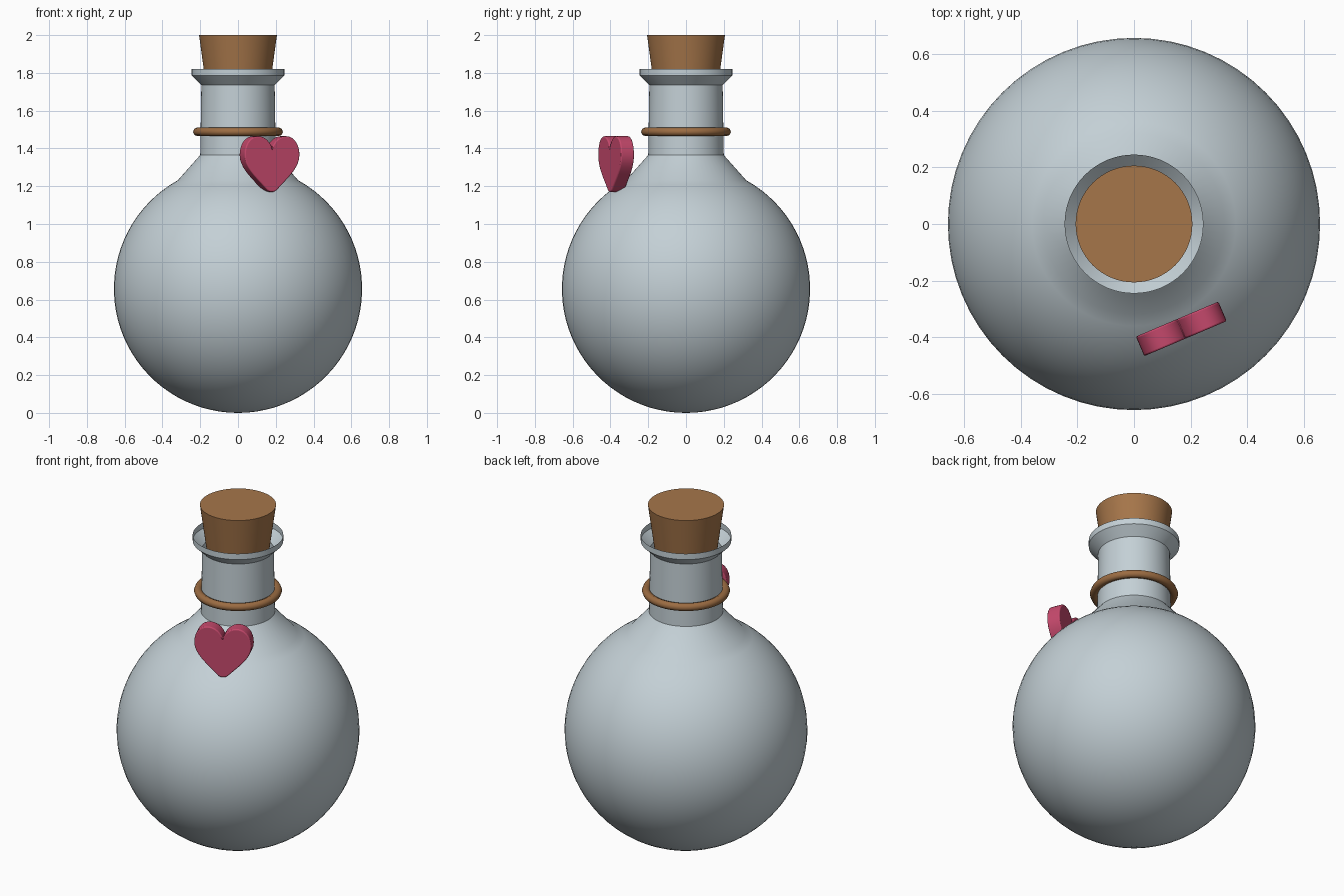
import bpy, bmesh
from math import sin, cos, pi, radians
from mathutils import Vector, Matrix
from mathutils.geometry import interpolate_bezier

cube = bpy.data.objects.get("Cube")
if cube:
    bpy.data.objects.remove(cube, do_unlink=True)


def material(name, rgb):
    mat = bpy.data.materials.new(name)
    mat.use_nodes = True
    color = (*rgb, 1)
    mat.diffuse_color = color
    mat.node_tree.nodes["Principled BSDF"].inputs["Base Color"].default_value = color
    return mat


def finish(name, bm, mat, angle=30):
    bmesh.ops.recalc_face_normals(bm, faces=bm.faces)
    mesh = bpy.data.meshes.new(name)
    bm.to_mesh(mesh)
    bm.free()
    mesh.materials.append(mat)
    obj = bpy.data.objects.new(name, mesh)
    bpy.context.collection.objects.link(obj)
    bpy.ops.object.select_all(action="DESELECT")
    obj.select_set(True)
    bpy.context.view_layer.objects.active = obj
    bpy.ops.object.shade_smooth_by_angle(angle=radians(angle))
    return obj


def lathe(name, profile, mat, steps=64, angle=30):
    """Turn a list of (radius, height) points around the z axis."""
    bm = bmesh.new()
    verts = [bm.verts.new((r, 0, z)) for r, z in profile]
    edges = [bm.edges.new(pair) for pair in zip(verts, verts[1:])]
    bmesh.ops.spin(bm, geom=verts + edges, cent=(0, 0, 0), axis=(0, 0, 1),
                   angle=2 * pi, steps=steps)
    bmesh.ops.remove_doubles(bm, verts=bm.verts, dist=0.0005)
    return finish(name, bm, mat, angle)


glass = material("pale_glass", (0.55, 0.63, 0.67))
cork = material("cork_brown", (0.38, 0.18, 0.068))
cord = material("cord_brown", (0.33, 0.15, 0.055))
pink = material("heart_pink", (0.56, 0.066, 0.15))

# Bottle: round belly, sloped shoulder, neck and flared lip
R = 0.657
belly = [(R * sin(a), R - R * cos(a))
         for a in (radians(151) * i / 36 for i in range(37))]
lathe("bottle", belly + [(0.2, 1.365), (0.194, 1.735), (0.245, 1.785), (0.245, 1.82)], glass)

# Tapered stopper
lathe("stopper", [(0, 1.64), (0.157, 1.64), (0.206, 2.0), (0, 2.0)], cork)

# Cord tied round the neck
ring = [(0.215 + 0.023 * cos(i * pi / 4), 1.488 + 0.023 * sin(i * pi / 4)) for i in range(9)]
lathe("neck_cord", ring, cord, angle=60)

# Heart charm: mirrored outline, thickened and bevelled
half_curves = [
    ((0, 0.083), (0.015, 0.125), (0.05, 0.146), (0.082, 0.145)),
    ((0.082, 0.145), (0.125, 0.144), (0.158, 0.105), (0.158, 0.045)),
    ((0.158, 0.045), (0.158, -0.025), (0.085, -0.08), (0.03, -0.138)),
    ((0.03, -0.138), (0.02, -0.147), (0.01, -0.15), (0, -0.15)),
]
half = []
for curve in half_curves:
    half += interpolate_bezier(*[Vector((x, 0, z)) for x, z in curve], 10)[:-1]
half.append(Vector((0, 0, -0.15)))
outline = half + [Vector((-p.x, 0, p.z)) for p in reversed(half[1:-1])]

thickness = 0.075
bm = bmesh.new()
face = bm.faces.new([bm.verts.new(p - Vector((0, thickness / 2, 0))) for p in outline])
extruded = bmesh.ops.extrude_face_region(bm, geom=[face])["geom"]
bmesh.ops.translate(bm, vec=(0, thickness, 0),
                    verts=[v for v in extruded if isinstance(v, bmesh.types.BMVert)])
if not face.is_valid or len(bm.faces) < len(outline) + 2:
    bm.faces.new([v for v in bm.verts][:len(outline)])
heart = finish("heart_charm", bm, pink)
heart.matrix_world = Matrix.Translation((0.167, -0.37, 1.32)) @ Matrix.Rotation(radians(23), 4, "Z")
bevel = heart.modifiers.new("soft_edge", "BEVEL")
bevel.width = 0.01
bevel.segments = 3
bevel.limit_method = "ANGLE"
bevel.angle_limit = radians(60)
